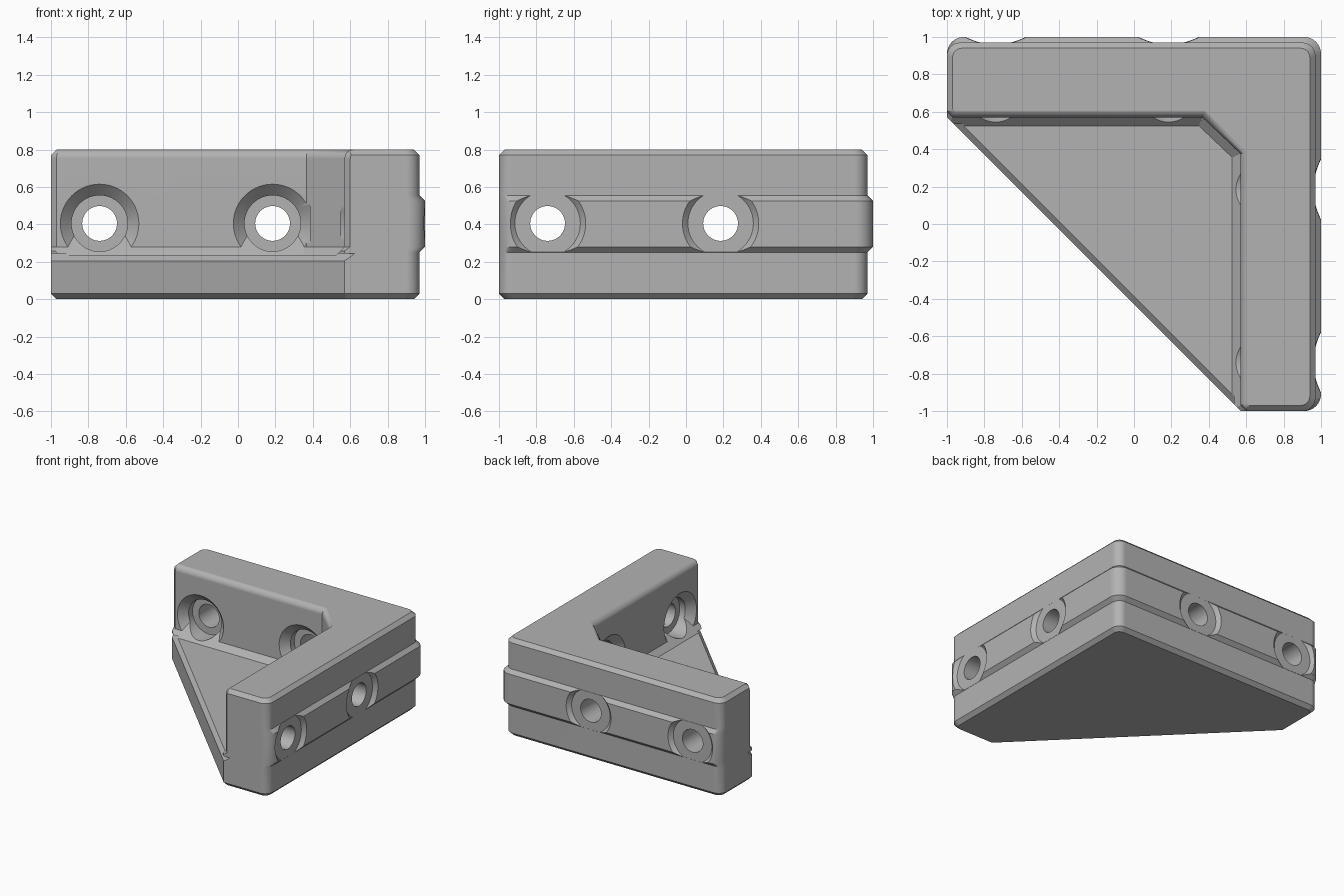
import bpy, bmesh, math
from mathutils import Vector, Matrix

if "Cube" in bpy.data.objects:
    bpy.data.objects.remove(bpy.data.objects["Cube"])


def make_object(name, bm):
    bmesh.ops.recalc_face_normals(bm, faces=bm.faces)
    me = bpy.data.meshes.new(name)
    bm.to_mesh(me)
    bm.free()
    ob = bpy.data.objects.new(name, me)
    bpy.context.collection.objects.link(ob)
    return ob


def loft(rings):
    """Closed solid through rings of equal point count."""
    bm = bmesh.new()
    loops = [[bm.verts.new(p) for p in ring] for ring in rings]
    n = len(loops[0])
    for a, b in zip(loops, loops[1:]):
        for i in range(n):
            j = (i + 1) % n
            bm.faces.new((a[i], a[j], b[j], b[i]))
    bm.faces.new(loops[0][::-1])
    bm.faces.new(loops[-1])
    return bm


def outline(points, z, offset=0, radii=None, steps=8):
    """Counter-clockwise polygon, offset outward, with optional round corners."""
    pts = [Vector(p) for p in points]
    n = len(pts)
    moved = []
    for i, p in enumerate(pts):
        d1 = (p - pts[i - 1]).normalized()
        d2 = (pts[(i + 1) % n] - p).normalized()
        n1, n2 = Vector((d1.y, -d1.x)), Vector((d2.y, -d2.x))
        moved.append(p + (n1 + n2) * offset / (1 + n1.dot(n2)))
    ring = []
    for i, p in enumerate(moved):
        r = radii[i] if radii else 0
        if r == 0:
            ring.append((p.x, p.y, z))
            continue
        u = (moved[i - 1] - p).normalized()
        v = (moved[(i + 1) % n] - p).normalized()
        c = p + (u + v) * r
        for k in range(steps + 1):
            t = math.pi / 2 * k / steps
            q = c - v * r * math.cos(t) - u * r * math.sin(t)
            ring.append((q.x, q.y, z))
    return ring


def lathe(profile, sides=56):
    """Solid turned around the y axis from (depth, radius) pairs."""
    return loft([[(r * math.cos(2 * math.pi * i / sides), d,
                   r * math.sin(2 * math.pi * i / sides)) for i in range(sides)]
                 for d, r in profile])


def body_ring(z, edge, inset, r):
    pts = [(.57, -1), (edge, -1), (edge, edge), (-1, edge), (-1, .57)]
    return outline(pts, z, -inset, [0, r, r, r, 0])


def cut(ob, cutter):
    mod = ob.modifiers.new("cut", 'BOOLEAN')
    mod.operation = 'DIFFERENCE'
    mod.solver = 'EXACT'
    mod.object = cutter
    bpy.ops.object.modifier_apply(modifier=mod.name)
    bpy.data.objects.remove(cutter)


# Outer body with chamfered rims and the raised rail around the outside
bracket = make_object("corner_bracket", loft([
    body_ring(0, .97, .03, .05),
    body_ring(.03, .97, 0, .07),
    body_ring(.25, .97, 0, .07),
    body_ring(.28, 1, 0, .09),
    body_ring(.525, 1, 0, .09),
    body_ring(.555, .97, 0, .07),
    body_ring(.77, .97, 0, .07),
    body_ring(.80, .97, .03, .05)]))
bpy.context.view_layer.objects.active = bracket
bracket.select_set(True)

# Pocket between the walls: sloped foot, chamfered inner corner, rounded top rim
pocket = [(-1.3, -1.3), (.9, -1.3), (.57, -.97), (.57, .375), (.365, .57),
          (-.97, .57), (-1.3, .9)]
levels = [(.235, -.045), (.28, 0)]
for k in range(9):
    t = math.pi / 2 * k / 8
    levels.append((.752 + .05 * math.sin(t), .05 * (1 - math.cos(t))))
levels.append((.95, .05))
cut(bracket, make_object("pocket_cutter", loft([outline(pocket, z, o) for z, o in levels])))

# Chamfer along the diagonal edge of the floor
diagonal = [(-1.3, -1.3), (.87, -1.3), (-1.3, .87)]
cut(bracket, make_object("diagonal_cutter", loft(
    [outline(diagonal, z, o) for z, o in [(.205, 0), (.245, .04)]])))

# Screw holes in both walls
for a in (-.74, .185):
    for loc, turn in (((a, .57, .405), 0), ((.57, a, .405), -math.pi / 2)):
        place = Matrix.Translation(loc) @ Matrix.Rotation(turn, 4, 'Z')
        # flared mouth, clipped by the sloped foot of the wall
        cone = lathe([(-.02, .23), (.07, .14)])
        geom = cone.verts[:] + cone.edges[:] + cone.faces[:]
        bmesh.ops.bisect_plane(cone, geom=geom, plane_co=(0, 0, -.125),
                               plane_no=(0, -1, 1), clear_inner=True)
        bmesh.ops.holes_fill(cone, edges=[e for e in cone.edges if e.is_boundary])
        # screw head seat, through hole and outer relief in the rail
        bore = lathe([(-.1, .15), (.11, .15), (.11, .093), (.401, .093),
                      (.401, .175), (.451, .225)])
        for bm in (cone, bore):
            bm.transform(place)
            cut(bracket, make_object("hole_cutter", bm))

# Finish
grey = bpy.data.materials.new("grey_plastic")
grey.diffuse_color = (.45, .45, .45, 1)
grey.use_nodes = True
grey.node_tree.nodes["Principled BSDF"].inputs["Base Color"].default_value = grey.diffuse_color
bracket.data.materials.clear()
bracket.data.materials.append(grey)
bpy.ops.object.shade_smooth_by_angle(angle=math.radians(30))
weighted = bracket.modifiers.new("weighted_normals", 'WEIGHTED_NORMAL')
weighted.keep_sharp = True
